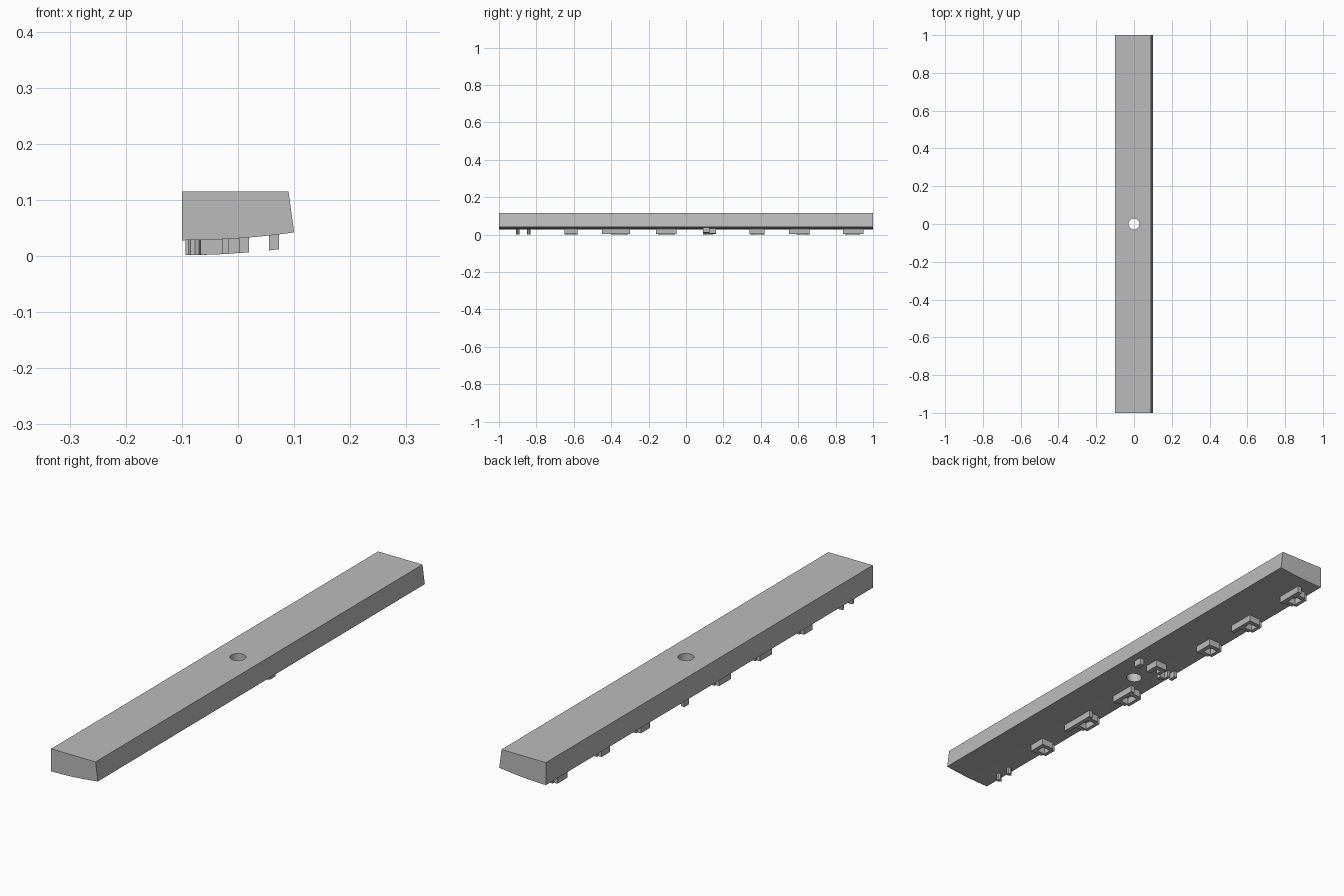
import bpy, bmesh, math

cube = bpy.data.objects.get("Cube")
if cube:
    bpy.data.objects.remove(cube, do_unlink=True)

grey = bpy.data.materials.new("plain grey")
grey.use_nodes = True
GREY = (0.5, 0.5, 0.5, 1)
grey.diffuse_color = GREY
grey.node_tree.nodes["Principled BSDF"].inputs["Base Color"].default_value = GREY


def underside(x):
    """Height of the bar's curved underside."""
    return 0.028 + 0.35 * (x + 0.1) ** 2


def finish(bm, name):
    bmesh.ops.recalc_face_normals(bm, faces=bm.faces)
    mesh = bpy.data.meshes.new(name)
    bm.to_mesh(mesh)
    bm.free()
    mesh.materials.append(grey)
    obj = bpy.data.objects.new(name, mesh)
    bpy.context.collection.objects.link(obj)
    return obj


def activate(obj):
    bpy.ops.object.select_all(action='DESELECT')
    obj.select_set(True)
    bpy.context.view_layer.objects.active = obj


def prism(bm, outline, vector):
    face = bm.faces.new([bm.verts.new(p) for p in outline])
    out = bmesh.ops.extrude_face_region(bm, geom=[face])
    verts = [g for g in out["geom"] if isinstance(g, bmesh.types.BMVert)]
    bmesh.ops.translate(bm, verts=verts, vec=vector)
    return verts


# Long bar: flat top, one sloped side, gently curved underside
bm = bmesh.new()
steps = 12
xs = [-0.1 + 0.2 * i / steps for i in range(steps + 1)]
profile = [(x, -1, underside(x)) for x in xs] + [(0.09, -1, 0.115), (-0.1, -1, 0.115)]
prism(bm, profile, (0, 2, 0))
bar = finish(bm, "bar")

# Round hole through the middle
bpy.ops.mesh.primitive_cylinder_add(vertices=32, radius=0.029, depth=0.4)
cutter = bpy.context.object
cutter.name = "hole_cutter"
cutter.hide_render = True
cutter.data.materials.append(grey)
cut = bar.modifiers.new("hole", 'BOOLEAN')
cut.operation = 'DIFFERENCE'
cut.solver = 'EXACT'
cut.object = cutter
activate(bar)
bpy.ops.object.modifier_apply(modifier=cut.name)
bpy.data.objects.remove(cutter, do_unlink=True)
bpy.ops.object.shade_smooth_by_angle(angle=math.radians(30))


def block(bm, x0, x1, y0, y1):
    """Raised block whose lower face follows the curved underside."""
    corners = [(x0, y0), (x1, y0), (x1, y1), (x0, y1)]
    lower = prism(bm, [(x, y, underside(x) + 0.004) for x, y in corners], (0, 0, -0.0305))
    return lower


def raised_mark(name, y0, y1, ring0, ring1):
    """Rail along one edge with a small open frame beside it."""
    bm = bmesh.new()
    wall = 0.018
    block(bm, -0.044, -0.028, y0, y1)
    block(bm, -0.080, -0.044, ring0, ring0 + wall)
    block(bm, -0.080, -0.044, ring1 - wall, ring1)
    block(bm, -0.094, -0.080, ring0 + wall / 2, ring1 - wall / 2)
    return finish(bm, name)


# Row of marks: rail start, rail end, frame start, frame end
marks = [(-0.65, -0.58, -0.65, -0.58), (-0.45, -0.30, -0.40, -0.31),
         (-0.16, -0.05, -0.15, -0.06), (0.34, 0.42, 0.345, 0.42),
         (0.55, 0.66, 0.59, 0.66), (0.84, 0.95, 0.85, 0.93)]
for i, mark in enumerate(marks):
    raised_mark(f"raised_mark_{i + 1}", *mark)

# Two small pegs near the front end
for i, y in enumerate((-0.90, -0.84)):
    bm = bmesh.new()
    ring = [(-0.077 + 0.011 * math.cos(a * math.pi / 4), y + 0.009 * math.sin(a * math.pi / 4))
            for a in range(8)]
    prism(bm, [(x, v, underside(x) + 0.004) for x, v in ring], (0, 0, -0.0305))
    finish(bm, f"small_peg_{i + 1}")

# Group of marks crossing the bar beside the hole
bm = bmesh.new()
block(bm, 0.055, 0.073, 0.09, 0.125)
block(bm, -0.030, 0.020, 0.140, 0.160)
block(bm, 0.002, 0.020, 0.100, 0.140)
block(bm, -0.030, -0.016, 0.115, 0.140)
block(bm, -0.060, -0.040, 0.090, 0.110)
block(bm, -0.072, -0.060, 0.100, 0.130)
block(bm, -0.094, -0.080, 0.115, 0.145)
finish(bm, "cross_marks")
